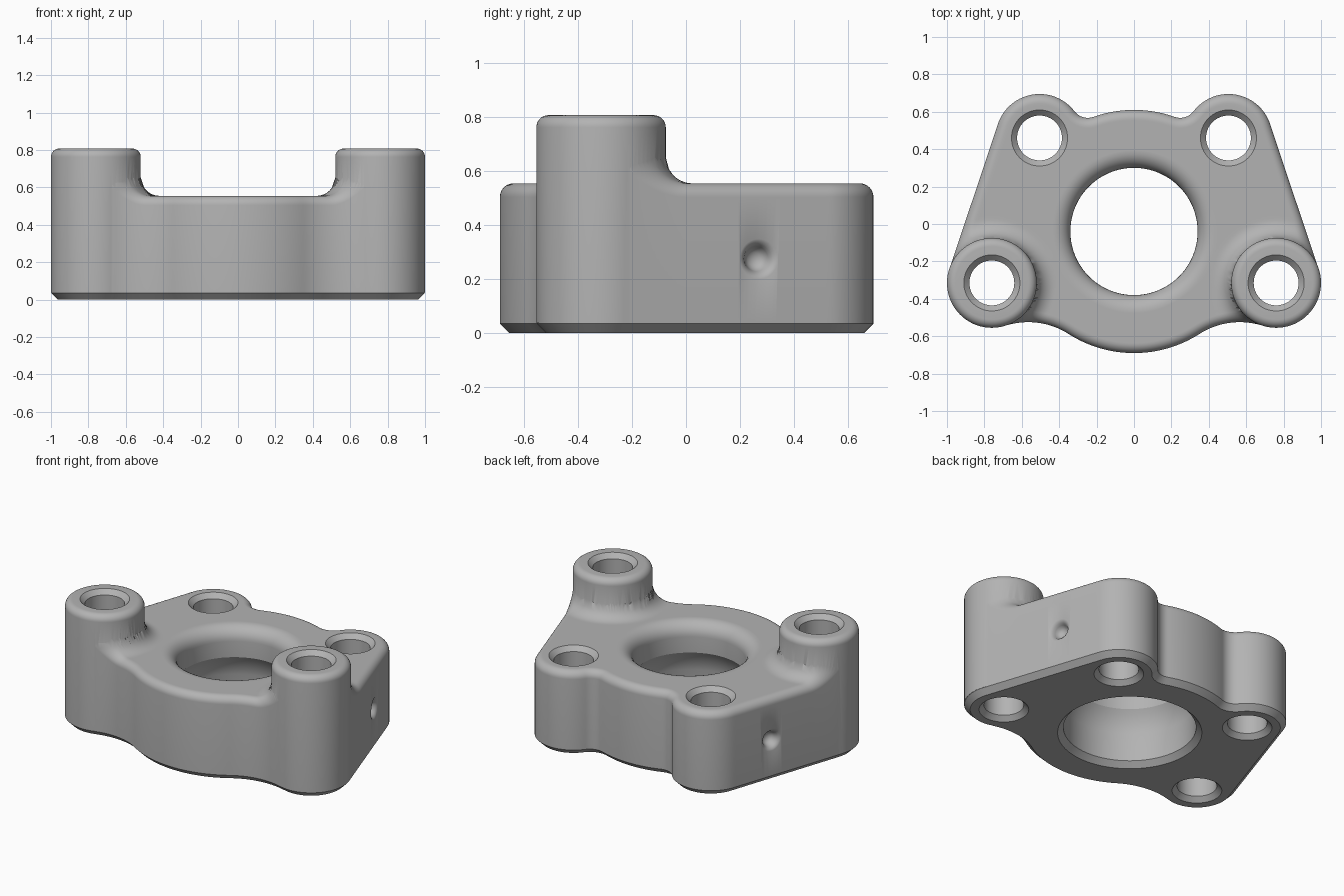
import bpy
import bmesh
import math
from mathutils import Vector, Matrix

cube = bpy.data.objects.get("Cube")
if cube:
    bpy.data.objects.remove(cube, do_unlink=True)

metal = bpy.data.materials.new("light_grey_metal")
metal.use_nodes = True
GREY = (0.45, 0.45, 0.45, 1)
metal.diffuse_color = GREY
metal.node_tree.nodes["Principled BSDF"].inputs["Base Color"].default_value = GREY

# Main dimensions
TOP, BOSS_TOP, CHAMFER, ROUND, FLARE = 0.555, 0.808, 0.035, 0.05, 0.1
HUB, HUB_R = Vector((0, -0.04)), 0.65
BOSS, BOSS_R = Vector((0.76, -0.315)), 0.24
LOBE, LOBE_R = Vector((0.505, 0.46)), 0.235
BORE, BORE_ROUND = 0.34, 0.09
HOLE, STEP = 0.12, 0.016


def loft(name, rings, wrap=False):
    """Skin a list of equal rings; cap the ends, or join last to first."""
    bm = bmesh.new()
    loops = [[bm.verts.new(p) for p in ring] for ring in rings]
    n = len(loops[0])
    pairs = list(zip(loops, loops[1:])) + ([(loops[-1], loops[0])] if wrap else [])
    for a, b in pairs:
        for i in range(n):
            j = (i + 1) % n
            bm.faces.new((a[i], a[j], b[j], b[i]))
    if not wrap:
        bm.faces.new(loops[0])
        bm.faces.new(loops[-1])
    bmesh.ops.recalc_face_normals(bm, faces=bm.faces)
    mesh = bpy.data.meshes.new(name)
    bm.to_mesh(mesh)
    bm.free()
    mesh.materials.append(metal)
    obj = bpy.data.objects.new(name, mesh)
    bpy.context.collection.objects.link(obj)
    return obj


def lathe(name, profile, place, sides=72):
    turn = [math.tau * i / sides for i in range(sides)]
    return loft(name, [[place @ Vector((r * math.cos(a), r * math.sin(a), z)) for a in turn]
                       for r, z in profile])


def combine(target, tool, operation):
    mod = target.modifiers.new(tool.name, 'BOOLEAN')
    mod.operation, mod.solver, mod.object = operation, 'EXACT', tool
    bpy.context.view_layer.objects.active = target
    bpy.ops.object.modifier_apply(modifier=mod.name)
    bpy.data.objects.remove(tool, do_unlink=True)


def angle(start, end):
    d = end - start
    return math.atan2(d.y, d.x)


def blend_centre(a, ra, b, rb, side):
    """Centre of the circle touching both given distances, on the chosen side."""
    d = b - a
    along = (d.length_squared + ra * ra - rb * rb) / (2 * d.length)
    across = math.sqrt(ra * ra - along * along)
    u = d.normalized()
    return a + u * along + Vector((-u.y, u.x)) * across * side


# Outline: hub, front blend, boss, straight flank, lobe, back blend, hub
FRONT_R, BACK_R = 0.4, 0.09
front = blend_centre(HUB, HUB_R + FRONT_R, BOSS, BOSS_R + FRONT_R, -1)
back = blend_centre(HUB, HUB_R + BACK_R, LOBE, LOBE_R + BACK_R, 1)
flank = angle(BOSS, LOBE) - math.acos((BOSS_R - LOBE_R) / (LOBE - BOSS).length)
flank_n = Vector((math.cos(flank), math.sin(flank)))
inner_r = BOSS_R - 0.0015
arcs = [
    (HUB, HUB_R, -math.pi / 2, angle(HUB, front), 1),
    (front, FRONT_R, angle(front, HUB), angle(front, BOSS), -1),
    (BOSS, inner_r, angle(BOSS, front), flank, 1),
    (LOBE, LOBE_R, flank, angle(LOBE, back), 1),
    (back, BACK_R, angle(back, LOBE), angle(back, HUB), -1),
    (HUB, HUB_R, angle(HUB, back), math.pi / 2, 1),
]
half = []
for c, r, a0, a1, sign in arcs:
    if c == LOBE:
        p, q = BOSS + flank_n * inner_r, LOBE + flank_n * LOBE_R
        m = int((q - p).length / STEP)
        half += [(p.lerp(q, i / m), flank_n) for i in range(1, m)]
    m = max(3, int(abs(a1 - a0) * r / STEP), int(abs(a1 - a0) / 0.1))
    last = m + 1 if c == HUB and a1 == math.pi / 2 else m
    for i in range(last):
        a = a0 + (a1 - a0) * i / m
        n = Vector((math.cos(a), math.sin(a)))
        half.append((c + n * r, n * sign))
mirror = lambda v: Vector((-v.x, v.y))
outline = half + [(mirror(p), mirror(n)) for p, n in reversed(half[1:-1])]


def top_height(p):
    """Flat top that sweeps up in a fillet around each boss."""
    gap = (Vector((abs(p.x), p.y)) - BOSS).length - BOSS_R
    s = min(max(FLARE - gap, 0), FLARE)
    return TOP + FLARE - math.sqrt(FLARE ** 2 - s ** 2)


def inset(t):
    return [p - n * t for p, n in outline]


def circle(r):
    return [HUB + (p - HUB).normalized() * r for p, n in outline]


def at(points, z):
    return [(p.x, p.y, z) for p in points]


def under_top(points, drop):
    return [(p.x, p.y, top_height(p) - drop) for p in points]


# Body: one closed skin from base, over the rim and top, down the stepped bore
quarter = [math.pi / 2 * i / 8 for i in range(9)]
rings = [at(inset(CHAMFER), 0), at(inset(0), CHAMFER)]
rings += [under_top(inset(ROUND * (1 - math.cos(a))), ROUND * (1 - math.sin(a))) for a in quarter]
rim, lip = inset(ROUND), circle(BORE + BORE_ROUND)
FILL = 32
rings += [under_top([p.lerp(q, i / FILL) for p, q in zip(rim, lip)], 0) for i in range(1, FILL + 1)]
rings += [at(circle(BORE + BORE_ROUND * (1 - math.sin(a))), TOP - BORE_ROUND * (1 - math.cos(a)))
          for a in quarter[1:]]
for r, z in [(BORE, 0.36), (0.36, 0.33), (0.385, 0.28), (0.4, 0.22), (0.4, CHAMFER), (0.435, 0)]:
    rings.append(at(circle(r), z))
body = loft("flange_body", rings, wrap=True)

# Raised bosses with rounded tops
EDGE = 0.045
boss_profile = [(BOSS_R, CHAMFER + 0.002)] + [
    (BOSS_R - EDGE * (1 - math.cos(a)), BOSS_TOP - EDGE * (1 - math.sin(a))) for a in quarter]
for s in (1, -1):
    place = Matrix.Translation((s * BOSS.x, BOSS.y, 0))
    combine(body, lathe("boss", boss_profile, place), 'UNION')

# Bolt holes, chamfered at both ends
for centre, height in ((BOSS, BOSS_TOP), (LOBE, TOP)):
    profile = [(HOLE + 0.05, -0.02), (HOLE, 0.03), (HOLE, height - 0.03), (HOLE + 0.05, height + 0.02)]
    for s in (1, -1):
        place = Matrix.Translation((s * centre.x, centre.y, 0))
        combine(body, lathe("bolt_hole", profile, place, 64), 'DIFFERENCE')

# Soft dimple in each flank
dimple = [(0.008, -0.062), (0.025, -0.057), (0.038, -0.046), (0.046, -0.03),
          (0.053, -0.015), (0.064, -0.005), (0.078, 0.001), (0.08, 0.05)]
start = LOBE + flank_n * LOBE_R
spot = start + Vector((-flank_n.y, flank_n.x)) * (0.27 - start.y) / flank_n.x
for s in (1, -1):
    facing = Vector((s * flank_n.x, flank_n.y, 0)).to_track_quat('Z', 'Y').to_matrix().to_4x4()
    place = Matrix.Translation((s * spot.x, spot.y, 0.275)) @ facing
    combine(body, lathe("dimple", dimple, place, 40), 'DIFFERENCE')

bpy.ops.object.select_all(action='DESELECT')
body.select_set(True)
bpy.context.view_layer.objects.active = body
bpy.ops.object.shade_smooth_by_angle(angle=math.radians(32))
